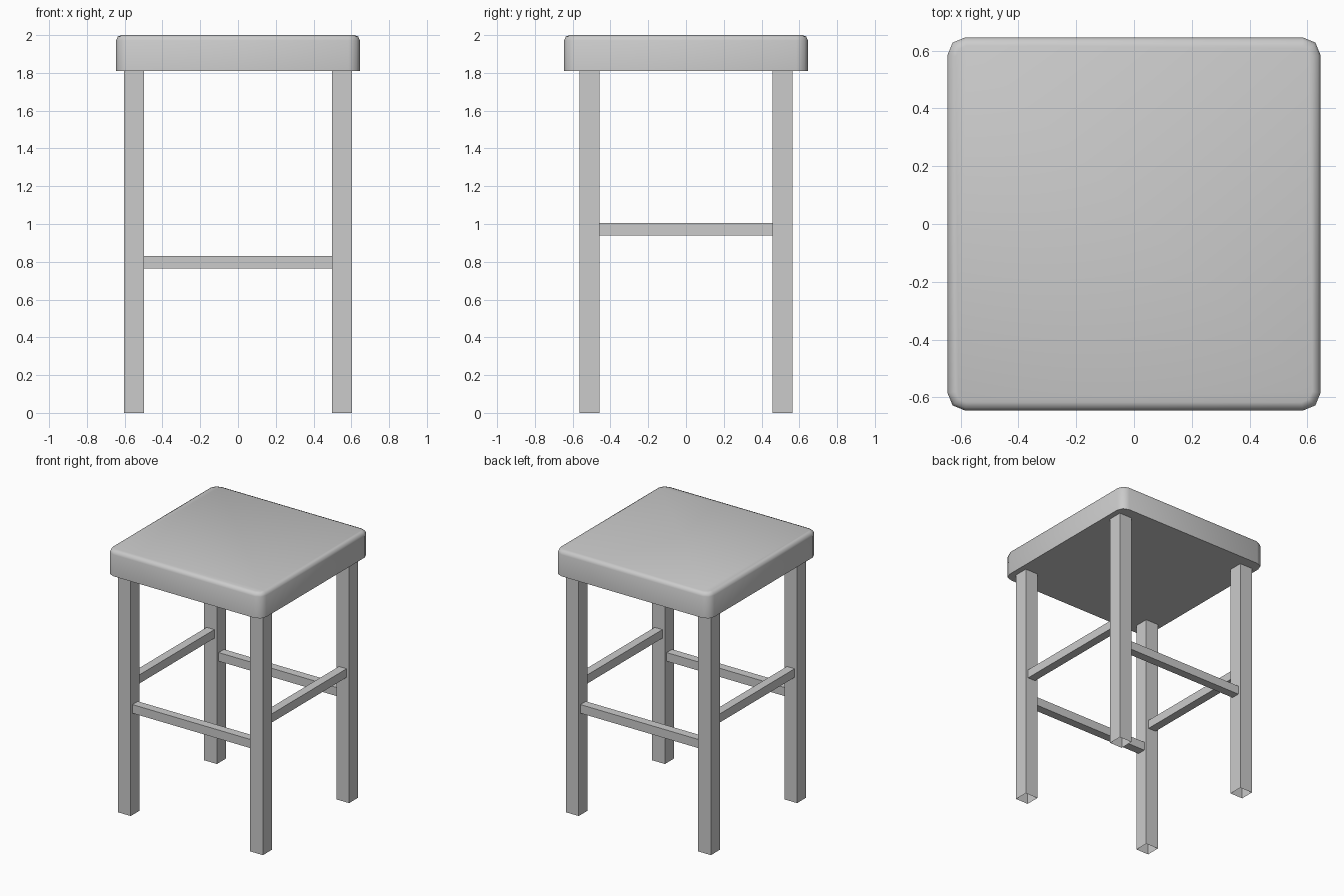
import bpy, bmesh
from mathutils import Vector

cube = bpy.data.objects.get("Cube")
if cube:
    bpy.data.objects.remove(cube, do_unlink=True)

grey = bpy.data.materials.new("plain grey")
grey.use_nodes = True
colour = (0.6, 0.6, 0.6, 1)
grey.diffuse_color = colour
grey.node_tree.nodes["Principled BSDF"].inputs["Base Color"].default_value = colour


def box(low, high):
    bm = bmesh.new()
    bmesh.ops.create_cube(bm, size=1)
    low, high = Vector(low), Vector(high)
    bmesh.ops.scale(bm, vec=high - low, verts=bm.verts)
    bmesh.ops.translate(bm, vec=(low + high) / 2, verts=bm.verts)
    return bm


def finish(bm, name):
    mesh = bpy.data.meshes.new(name)
    bm.normal_update()
    bm.to_mesh(mesh)
    bm.free()
    mesh.materials.append(grey)
    obj = bpy.data.objects.new(name, mesh)
    bpy.context.collection.objects.link(obj)
    return obj


def bevel(bm, edges, offset):
    bmesh.ops.bevel(bm, geom=edges, offset=offset, segments=2,
                    profile=0.5, affect='EDGES')


# Seat: rounded corners, softened top rim, flat underside
half, under, top = 0.645, 1.81, 2.0
bm = box((-half, -half, under), (half, half, top))
bevel(bm, [e for e in bm.edges
           if abs(e.verts[0].co.z - e.verts[1].co.z) > 0.1], 0.06)
bevel(bm, [e for e in bm.edges
           if all(v.co.z > top - 0.001 for v in e.verts)], 0.028)
seat = finish(bm, "seat")
bpy.ops.object.select_all(action='DESELECT')
seat.select_set(True)
bpy.context.view_layer.objects.active = seat
bpy.ops.object.shade_smooth_by_angle(angle=0.85)

# Legs: square tubes open at the ends
leg_x, leg_y, leg_half = 0.55, 0.512, 0.053
for sy, end in ((-1, "front"), (1, "back")):
    for sx, side in ((-1, "right"), (1, "left")):
        x, y = sx * leg_x, sy * leg_y
        bm = box((x - leg_half, y - leg_half, 0),
                 (x + leg_half, y + leg_half, under))
        bm.normal_update()
        bmesh.ops.delete(bm, geom=[f for f in bm.faces if abs(f.normal.z) > 0.9],
                         context='FACES')
        finish(bm, f"{end}_{side}_leg")

# Rungs: low pair at front and back, higher pair at the sides
r = 0.032
for s, end, side in ((-1, "front", "right"), (1, "back", "left")):
    y, x = s * leg_y, s * leg_x
    reach = leg_x - leg_half
    finish(box((-reach, y - r, 0.765), (reach, y + r, 0.83)), f"{end}_rung")
    reach = leg_y - leg_half
    finish(box((x - r, -reach, 0.94), (x + r, reach, 1.005)), f"{side}_rung")
